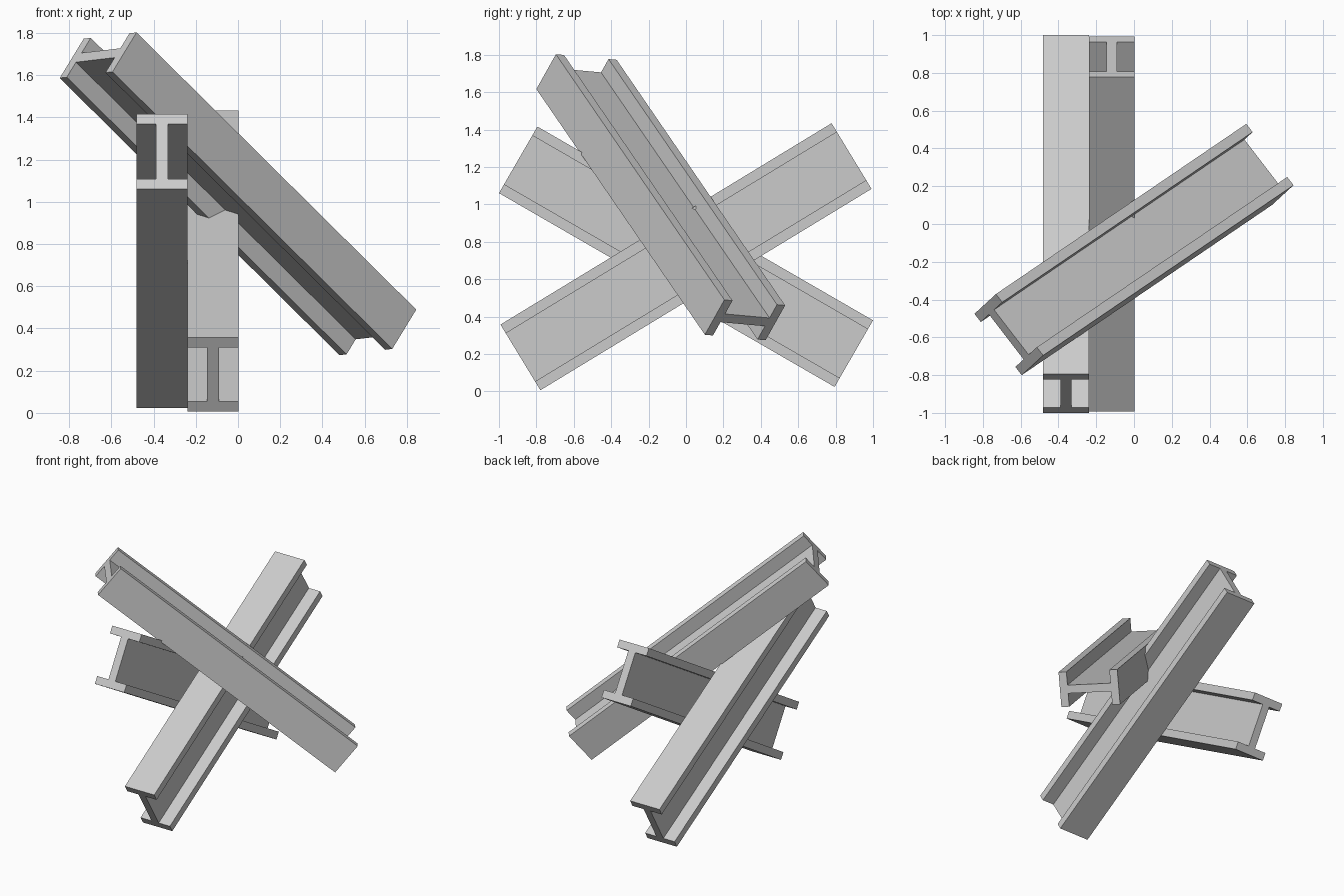
import bpy
import bmesh
from math import cos, sin, radians
from mathutils import Matrix, Vector

if "Cube" in bpy.data.objects:
    bpy.data.objects.remove(bpy.data.objects["Cube"])

LENGTH, WIDTH, HEIGHT = 2.072, 0.242, 0.411
FLANGE, WEB = 0.055, 0.057

steel = bpy.data.materials.new("steel_grey")
steel.use_nodes = True
grey = (0.6, 0.6, 0.6, 1)
steel.diffuse_color = grey
steel.node_tree.nodes["Principled BSDF"].inputs["Base Color"].default_value = grey


def i_profile():
    """Outline of the I section, one side mirrored to the other."""
    w, h, t = WIDTH / 2, HEIGHT / 2, WEB / 2
    f = h - FLANGE
    side = [(w, -h), (w, -f), (t, -f), (t, f), (w, f), (w, h)]
    return side + [(-a, b) for a, b in reversed(side)]


def i_beam(name, centre, along, up):
    """Extrude the section along one axis, with the flanges stacked along up."""
    d = Vector(along).normalized()
    h = Vector(up)
    h = (h - d * h.dot(d)).normalized()
    w = h.cross(d)
    bm = bmesh.new()
    face = bm.faces.new([bm.verts.new((-LENGTH / 2, a, b)) for a, b in i_profile()])
    ext = bmesh.ops.extrude_face_region(bm, geom=[face])
    moved = [v for v in ext["geom"] if isinstance(v, bmesh.types.BMVert)]
    bmesh.ops.translate(bm, verts=moved, vec=(LENGTH, 0, 0))
    bmesh.ops.recalc_face_normals(bm, faces=bm.faces)
    mesh = bpy.data.meshes.new(name)
    bm.to_mesh(mesh)
    bm.free()
    mesh.materials.append(steel)
    obj = bpy.data.objects.new(name, mesh)
    obj.matrix_world = Matrix.Translation(centre) @ Matrix((d, w, h)).transposed().to_4x4()
    bpy.context.collection.objects.link(obj)


# Two beams side by side, crossing in an X
for name, x, angle in (("right_beam", -0.36, -30), ("middle_beam", -0.118, 31.3)):
    a = radians(angle)
    i_beam(name, (x, 0, 0.72), (0, cos(a), sin(a)), (0, -sin(a), cos(a)))

# Third beam leaning diagonally across the pair
i_beam("leaning_beam", (0, -0.135, 1.038), (0.64, 0.435, -0.634), (0.608, -0.786, 0.07))
